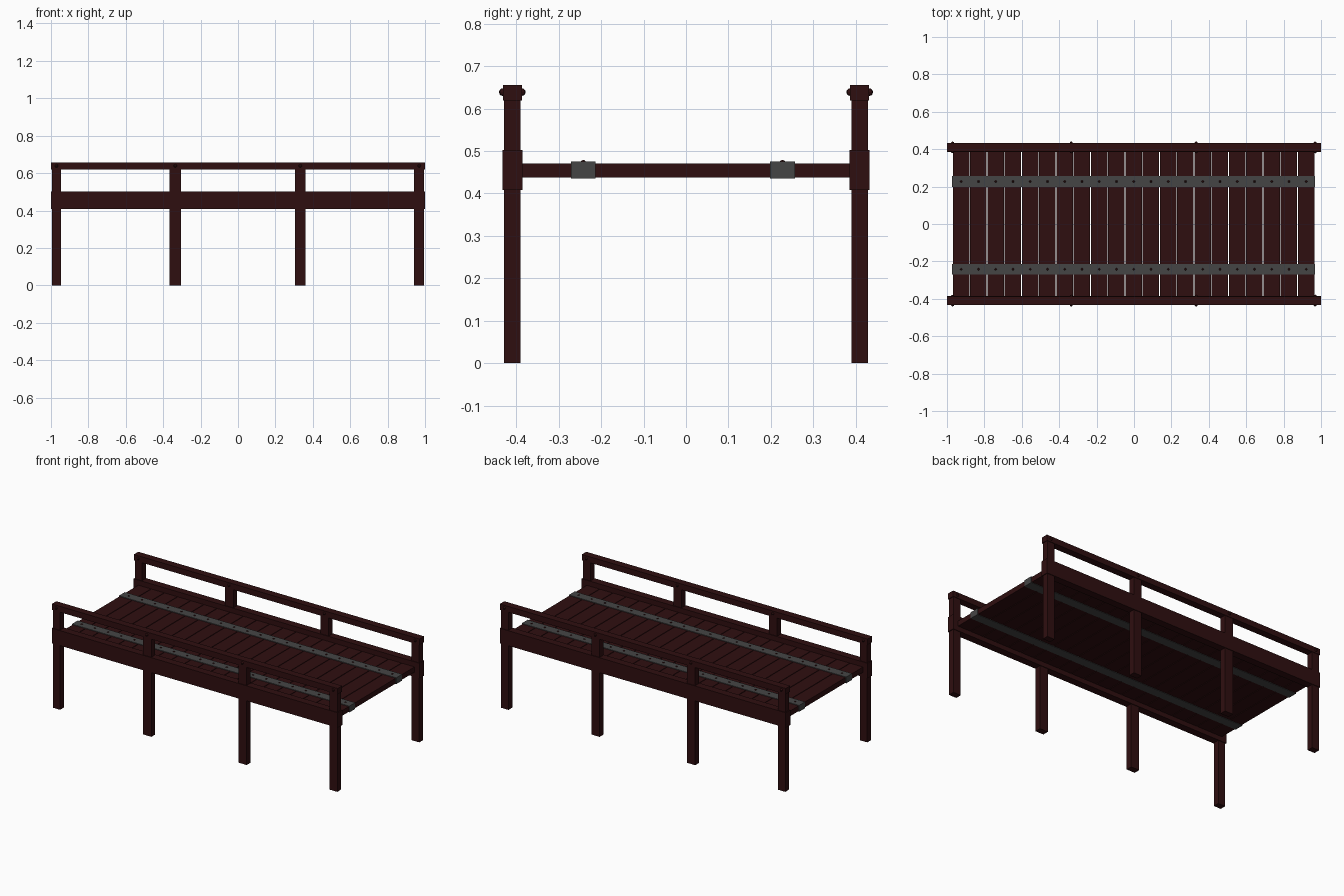
import bpy, bmesh
from mathutils import Matrix

if "Cube" in bpy.data.objects:
    bpy.data.objects.remove(bpy.data.objects["Cube"])


def material(name, col):
    m = bpy.data.materials.new(name)
    m.diffuse_color = (*col, 1)
    m.use_nodes = True
    m.node_tree.nodes["Principled BSDF"].inputs["Base Color"].default_value = m.diffuse_color
    return m


wood = material("dark red wood", (0.028, 0.0045, 0.005))
metal = material("grey metal", (0.060, 0.060, 0.060))


def make(name, bm, mat):
    me = bpy.data.meshes.new(name)
    bm.to_mesh(me)
    bm.free()
    me.materials.append(mat)
    ob = bpy.data.objects.new(name, me)
    bpy.context.collection.objects.link(ob)
    return ob


def box(name, x0, x1, y0, y1, z0, z1, mat):
    bm = bmesh.new()
    loc = ((x0 + x1) / 2, (y0 + y1) / 2, (z0 + z1) / 2)
    mtx = Matrix.Translation(loc) @ Matrix.Diagonal((x1 - x0, y1 - y0, z1 - z0, 1))
    bmesh.ops.create_cube(bm, size=1, matrix=mtx)
    return make(name, bm, mat)


def stud(name, loc, r, mat):
    bm = bmesh.new()
    bmesh.ops.create_uvsphere(bm, u_segments=8, v_segments=6, radius=r,
                              matrix=Matrix.Translation(loc))
    return make(name, bm, mat)


# Both sides: posts, side beam, hand rail and rail bolts
posts = [(-0.995, -0.945), (-0.365, -0.306), (0.304, 0.361), (0.942, 0.995)]
for s, side in ((-1, "front"), (1, "back")):
    def span(a, b):
        return sorted((s * a, s * b))
    box(side + "_beam", -1, 1, *span(0.386, 0.433), 0.408, 0.503, wood)
    box(side + "_rail", -1, 1, *span(0.387, 0.432), 0.619, 0.656, wood)
    for x0, x1 in posts:
        box(side + "_post", x0, x1, *span(0.390, 0.429), 0, 0.63, wood)
        for y in (0.387, 0.432):
            stud(side + "_rail_bolt", ((x0 + x1) / 2, s * y, 0.639), 0.009, wood)

# Deck planks with narrow gaps, two metal bands and a nail row on each band
X0, X1, N = -0.97, 0.967, 21
pitch = (X1 - X0) / N
bands = [(-0.271, -0.213), (0.198, 0.257)]
for i in range(N):
    a = X0 + i * pitch
    box("deck_plank", a + 0.002, a + pitch - 0.002, -0.388, 0.388, 0.438, 0.471, wood)
    for y0, y1 in bands:
        stud("nail", (a + pitch / 2, (y0 + y1) / 2, 0.472), 0.007, wood)
for y0, y1 in bands:
    box("metal_band", X0 - 0.002, X1 + 0.002, y0, y1, 0.435, 0.475, metal)
